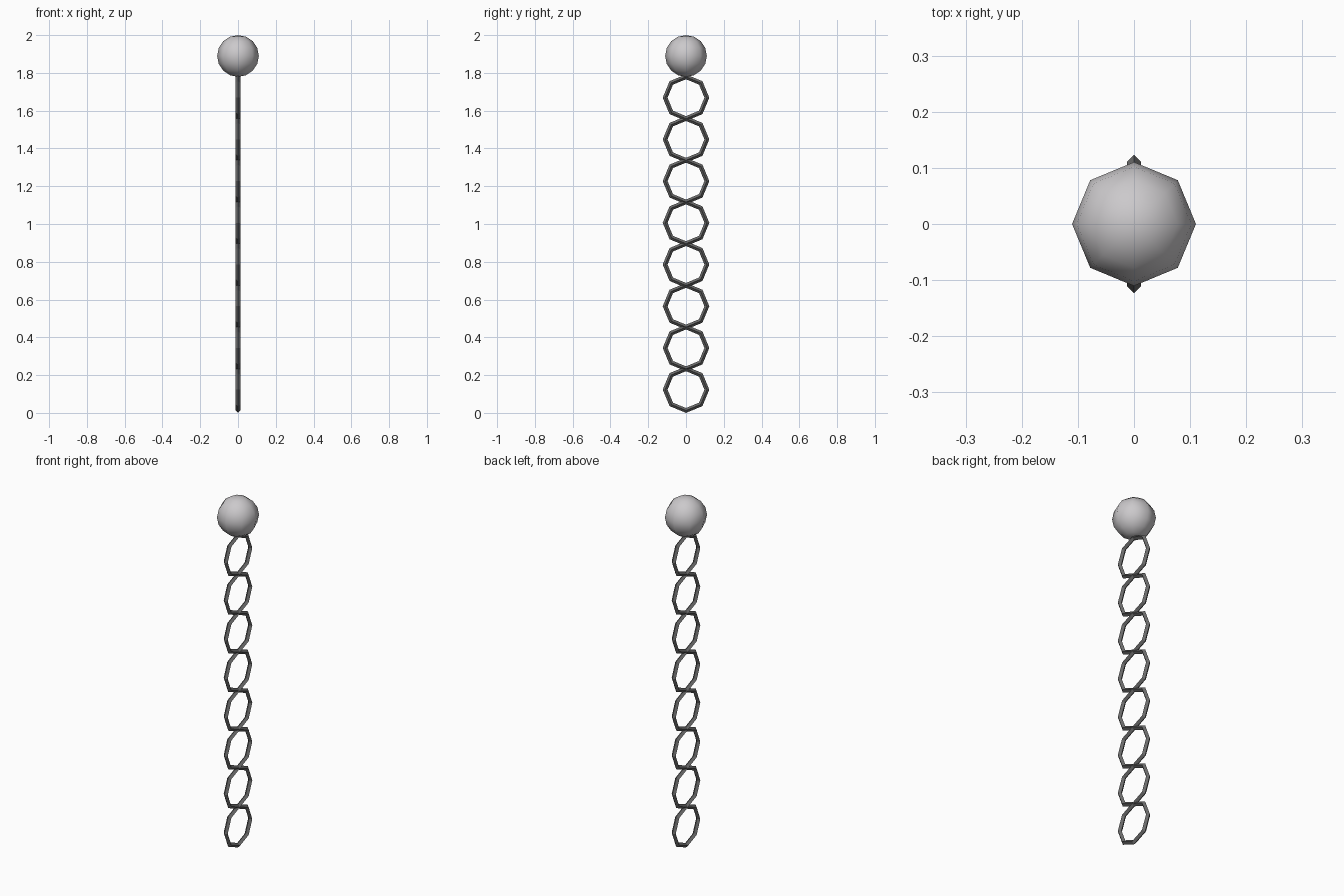
import bpy, bmesh, math
from mathutils import Vector

if "Cube" in bpy.data.objects:
    bpy.data.objects.remove(bpy.data.objects["Cube"])

R = 0.1104      # link radius and ball radius
T = 0.0128      # half thickness of the link bar
SIDES = 8


def material(name, rgb):
    m = bpy.data.materials.new(name)
    m.diffuse_color = (*rgb, 1.0)
    m.use_nodes = True
    m.node_tree.nodes["Principled BSDF"].inputs["Base Color"].default_value = m.diffuse_color
    return m


def add_object(name, bm, mat):
    bmesh.ops.recalc_face_normals(bm, faces=bm.faces[:])
    me = bpy.data.meshes.new(name)
    bm.to_mesh(me)
    bm.free()
    me.materials.append(mat)
    ob = bpy.data.objects.new(name, me)
    bpy.context.collection.objects.link(ob)
    return ob


def link(name, z, mat):
    # octagonal ring in the YZ plane with a diamond cross-section
    bm = bmesh.new()
    loops = []
    for i in range(SIDES):
        a = 2 * math.pi * i / SIDES
        out = Vector((0, math.cos(a), math.sin(a)))
        side = Vector((1, 0, 0))
        c = Vector((0, 0, z)) + out * R
        loops.append([bm.verts.new(c + d * T) for d in (out, side, -out, -side)])
    for i in range(SIDES):
        p, q = loops[i], loops[(i + 1) % SIDES]
        for j in range(4):
            k = (j + 1) % 4
            bm.faces.new((p[j], p[k], q[k], q[j]))
    return add_object(name, bm, mat)


steel = material("dark grey steel", (0.15, 0.15, 0.15))
ball_grey = material("light grey", (0.6, 0.585, 0.6))

# chain of eight touching links
for n in range(8):
    link(f"chain_link_{n + 1}", R + T + 2 * R * n, steel)

# smooth low-poly ball on top
bm = bmesh.new()
bmesh.ops.create_uvsphere(bm, u_segments=8, v_segments=8, radius=R)
for f in bm.faces:
    f.smooth = True
ball = add_object("ball", bm, ball_grey)
ball.location.z = 2 - R
